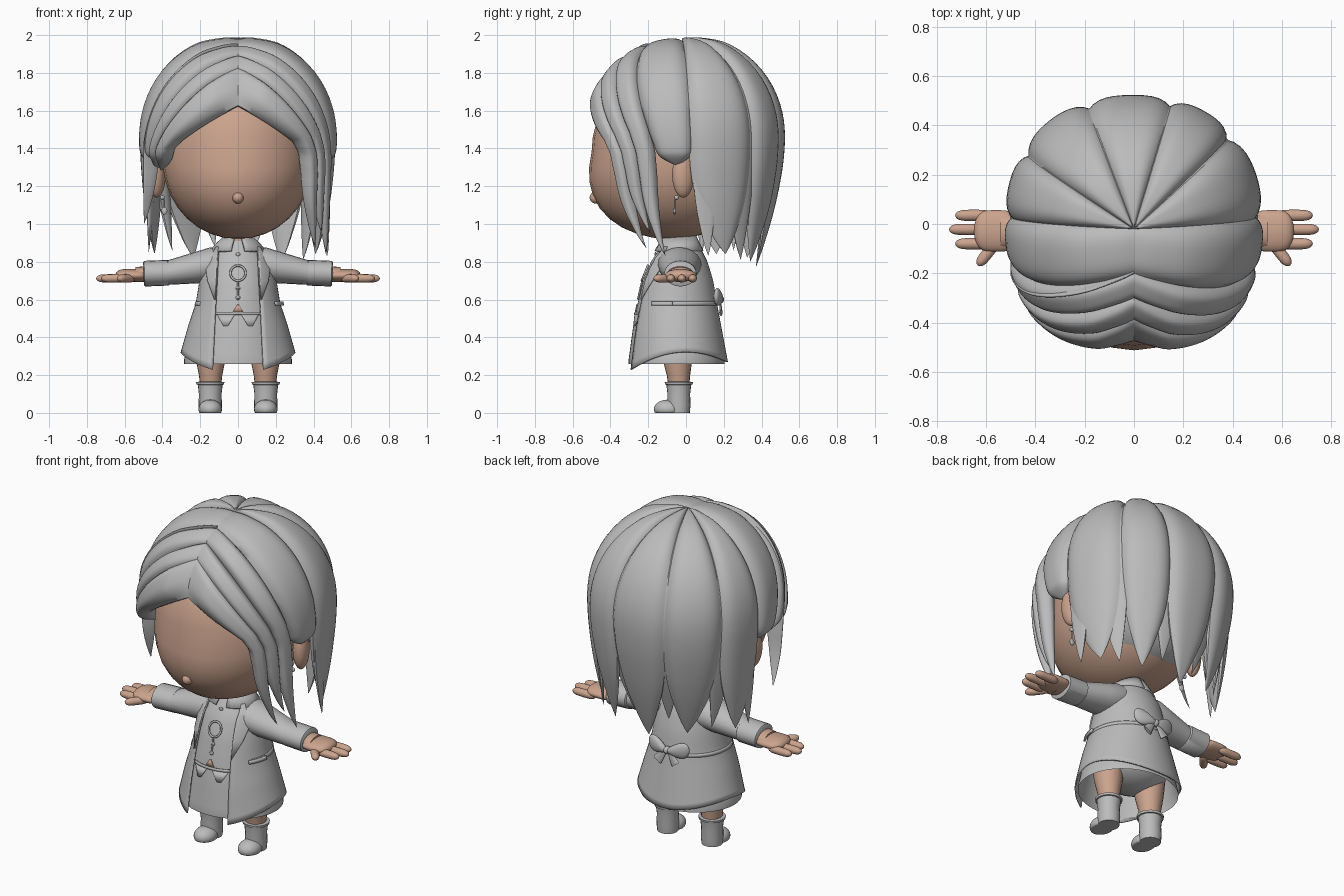
import bpy, bmesh, math
from math import sin, cos, pi, radians
from mathutils import Vector as V

if "Cube" in bpy.data.objects:
    bpy.data.objects.remove(bpy.data.objects["Cube"])


def material(name, rgb):
    m = bpy.data.materials.new(name)
    m.use_nodes = True
    m.diffuse_color = (*rgb, 1)
    m.node_tree.nodes["Principled BSDF"].inputs["Base Color"].default_value = (*rgb, 1)
    return m


GREY = material("plain grey", (0.5, 0.5, 0.5))
SKIN = material("warm skin", (0.6, 0.37, 0.27))
SIDES = ((1, "left"), (-1, "right"))


def finish(name, bm, mat, angle=50):
    bmesh.ops.remove_doubles(bm, verts=bm.verts, dist=0.0004)
    bmesh.ops.recalc_face_normals(bm, faces=bm.faces)
    me = bpy.data.meshes.new(name)
    bm.to_mesh(me)
    bm.free()
    me.materials.append(mat)
    me.shade_smooth()
    me.set_sharp_from_angle(angle=radians(angle))
    ob = bpy.data.objects.new(name, me)
    bpy.context.collection.objects.link(ob)
    return ob


def grid(name, rows, mat, closed=True, caps=False, thick=0):
    """Skin a list of equally long point rows."""
    bm = bmesh.new()
    vs = [[bm.verts.new(p) for p in r] for r in rows]
    n = len(rows[0])
    for a, b in zip(vs, vs[1:]):
        for i in range(n if closed else n - 1):
            j = (i + 1) % n
            bm.faces.new((a[i], a[j], b[j], b[i]))
    if caps:
        bm.faces.new(vs[0])
        bm.faces.new(vs[-1])
    ob = finish(name, bm, mat)
    if thick:
        ob.modifiers.new("thickness", "SOLIDIFY").thickness = thick


def ball(name, loc, radii, mat, turn=0, shape=None):
    bm = bmesh.new()
    bmesh.ops.create_uvsphere(bm, u_segments=28, v_segments=18, radius=1)
    for v in bm.verts:
        n = shape(v.co) if shape else v.co
        x, y, z = (n[i] * radii[i] for i in range(3))
        x, y = x * cos(turn) - y * sin(turn), x * sin(turn) + y * cos(turn)
        v.co = V((x, y, z)) + V(loc)
        v.co.z = max(v.co.z, 0)
    finish(name, bm, mat)


def blunt(n):
    """Turn a sphere into a sausage with full, rounded ends along x."""
    k = (1 + n.x * n.x) ** 0.5
    return n.x, n.y * k, n.z * k


def tube(name, stations, mat, n=20, flat=1):
    """Round sections along a path of (x, y, z, radius)."""
    rows = []
    path = V(stations[-1][:3]) - V(stations[0][:3])
    side = V((0, 1, 0))
    up = path.cross(side).normalized()
    for x, y, z, r in stations:
        rows.append([V((x, y, z)) + r * (side * cos(a) * flat + up * sin(a))
                     for a in (2 * pi * i / n for i in range(n))])
    grid(name, rows, mat, caps=True)


# Head, nose, ears and neck
ball("head", (0, -0.08, 1.38), (0.4, 0.42, 0.46), SKIN,
     shape=lambda n: (n.x * (1 - 0.06 * min(n.z, 0)), n.y * (1 - 0.27 * min(n.z, 0)), n.z))
ball("nose", (0, -0.475, 1.14), (0.03, 0.035, 0.032), SKIN)
tube("neck", [(0, -0.04, 0.82, 0.075), (0, -0.04, 1.0, 0.07)], SKIN)
for s, side in SIDES:
    ball(side + "_ear", (s * 0.43, -0.015, 1.26), (0.045, 0.06, 0.12), SKIN, s * 0.35)
    ball(side + "_ear_lobe_stud", (s * 0.4, -0.05, 1.14), (0.012,) * 3, GREY)
    tube(side + "_earring_chain", [(s * 0.39, -0.06, 1.13, 0.004), (s * 0.39, -0.06, 1.07, 0.004)], GREY, 6)
    ball(side + "_earring_charm", (s * 0.39, -0.06, 1.07), (0.016, 0.008, 0.02), GREY)

# Hair: locks laid over a rounded dome from the parting, ending in tapered tails
CENTRE, RAD, POW, RIM = V((0, 0.0, 1.48)), 0.49, 2.25, -0.08


def on_dome(d):
    return d * sum(abs(c / RAD) ** POW for c in d) ** (-1 / POW)


def strand(y0, az, tip, t):
    start = V((0, y0, (RAD ** POW - abs(y0) ** POW) ** (1 / POW)))
    rim = on_dome(V((cos(az) * RAD, sin(az) * RAD, RIM)))
    if t <= 0.6:
        return CENTRE + on_dome(start.lerp(rim, t / 0.6))
    u = (t - 0.6) / 0.4
    taz, tr, tz = tip
    a = az + (taz - az) * u ** 2.7
    r = rim.xy.length
    r += (tr - r) * u ** 1.4
    z = CENTRE.z + rim.z
    return V((r * cos(a), r * sin(a), z + (tz - z) * u))


def soft_strand(y0, az, tip, t):
    h = min(0.1, t, 1 - t)
    return (strand(y0, az, tip, t - h) + strand(y0, az, tip, t + h) + 2 * strand(y0, az, tip, t)) / 4


def lock(name, y0, y1, az0, az1, taz, tr, tz, mirror=1, puff=0.038):
    tip = (radians(taz), tr, tz)
    rows, cols, steps = [], 12, 36
    for k in range(steps + 1):
        t = k / steps
        tail = max(0, (t - 0.6) / 0.4)
        body = 1 - tail ** 2
        outer, inner = [], []
        for i in range(cols + 1):
            f = i / cols
            s = 2 * f - 1
            p = soft_strand(y0 + (y1 - y0) * f, radians(az0 + (az1 - az0) * f), tip, t)
            out = p - CENTRE
            out.z *= 1 - tail
            out.normalize()
            bulge = puff * (1 - s ** 4) * min(1, 0.3 + 4 * t) * body
            outer.append(p + out * bulge)
            inner.append(p - out * 0.05 * body * (1 - 0.6 * s * s))
        rows.append([V((p.x * mirror, p.y, p.z)) for p in outer + inner[::-1]])
    grid(name, rows, GREY, caps=True)


FRONT_LEFT = [(-0.475, -0.37, -47, -37, -27, 0.46, 0.87), (-0.39, -0.3, -39, -29, -23, 0.48, 0.95),
              (-0.3, -0.2, -30, -19, -13, 0.48, 0.83), (-0.2, -0.02, -19, 4, -6, 0.46, 1.31)]
FRONT_RIGHT = [(-0.475, -0.37, -45, -34, -22, 0.44, 1.28), (-0.39, -0.3, -36, -27, -17, 0.45, 1.29),
               (-0.3, -0.2, -28, -16, -10, 0.46, 1.31), (-0.2, -0.02, -17, 4, -5, 0.46, 1.31)]
for (s, side), locks in zip(SIDES, (FRONT_LEFT, FRONT_RIGHT)):
    for i, spec in enumerate(locks):
        lock(f"{side}_front_lock_{i + 1}", *spec, mirror=s, puff=(0.055, 0.05, 0.042, 0.038)[i])
BACK = [(2, 43, 27, 0.46, 0.84), (42, 74, 56, 0.41, 0.8), (72, 112, 92, 0.37, 0.77),
        (110, 148, 126, 0.4, 0.82), (146, 178, 160, 0.47, 0.84)]
for i, spec in enumerate(BACK):
    lock(f"back_lock_{i + 1}", -0.02, -0.02, *spec)
# Narrower locks tucked under the wide ones
UNDER = [(4, 20, 14, 0.49, 0.83), (26, 46, 40, 0.45, 0.81), (64, 84, 75, 0.36, 0.88),
         (102, 122, 110, 0.36, 0.88), (140, 156, 144, 0.43, 0.86), (162, 176, 170, 0.48, 0.85)]
for i, spec in enumerate(UNDER):
    lock(f"under_lock_{i + 1}", -0.02, -0.02, *spec, puff=0.008)
lock("right_loose_strand", -0.2, -0.19, -23, -21, -13, 0.51, 1.0, mirror=-1, puff=0.045)
ball("hair_under_cap", (0, 0.1, 1.4), (0.41, 0.35, 0.42), GREY)

# Coat and dress share one silhouette: height, half width, front y, back y
BODY = [(0.92, 0.08, -0.12, 0.05), (0.88, 0.125, -0.145, 0.07), (0.8, 0.18, -0.2, 0.11),
        (0.7, 0.2, -0.24, 0.14), (0.58, 0.22, -0.27, 0.16), (0.45, 0.258, -0.295, 0.185),
        (0.28, 0.3, -0.318, 0.218)]


def body(z, a, off=0.0):
    for hi, lo in zip(BODY, BODY[1:]):
        if z >= lo[0]:
            break
    f = min(1, (hi[0] - z) / (hi[0] - lo[0]))
    w, yf, yb = (hi[i] + (lo[i] - hi[i]) * f for i in (1, 2, 3))
    return V(((w + off) * sin(a), (yf + yb) / 2 - ((yb - yf) / 2 + off) * cos(a), z))


def gap(z):
    """Angle of the coat's open front edge."""
    return math.asin(min(0.75, (0.15 - 0.06 * max(0, z - 0.25)) / body(z, pi / 2).x * 0.9))


def wrap(name, zs, a0, a1, off, n=40, closed=False, thick=0.0, hem=0.0, mat=GREY):
    rows = []
    for z in zs:
        lo, hi = a0(z), a1(z)
        row = []
        for i in range(n + 1 - closed):
            a = lo + (hi - lo) * i / n
            p = body(z, a, off)
            p.z -= hem * max(0, (0.58 - z) / 0.3) * (0.04 * cos(2 * a) + 0.03 * cos(a))
            row.append(p)
        rows.append(row)
    grid(name, rows, mat, closed, thick=thick)


LEVELS = [0.9 - 0.62 * i / 20 for i in range(21)]
wrap("dress", [0.92] + LEVELS + [0.26], lambda z: 0, lambda z: 2 * pi, -0.014, 48, True)
wrap("coat", LEVELS, gap, lambda z: 2 * pi - gap(z), 0.004, 48, thick=0.008, hem=1)
wrap("coat_seam_band", [0.59, 0.57], lambda z: 1.1, lambda z: 2 * pi - 1.1, 0.007, thick=0.006)
wrap("waist_belt", [0.535, 0.52], lambda z: -gap(z), gap, -0.006, thick=0.006)
wrap("midriff_patch", [0.575, 0.535], lambda z: -0.12 * (0.58 - z) / 0.045,
     lambda z: 0.12 * (0.58 - z) / 0.045, -0.008, 6, thick=0.006, mat=SKIN)
wrap("left_pocket_flap", [0.59, 0.57], lambda z: 1.0, lambda z: 1.5, 0.022, 10, thick=0.012)
for s, side in SIDES:
    # Lapel widens towards the chest and narrows to the waist
    wrap(side + "_lapel", [0.88, 0.82, 0.76, 0.7, 0.6], lambda z: s * gap(z),
         lambda z: s * (gap(z) + 0.02 + 0.4 * max(0, min((z - 0.6) / 0.15, (0.94 - z) / 0.15, 1))),
         0.012, 8, thick=0.008)
    wrap(side + "_belt_flap", [0.52, 0.46], lambda z: s * 0.08 if z > 0.5 else s * 0.22,
         lambda z: s * 0.5 if z > 0.5 else s * 0.32, -0.008, 8, thick=0.006)
    wrap(side + "_collar", [0.95, 0.9, 0.86], lambda z: s * 0.25, lambda z: s * pi, 0.012, 16, thick=0.012)


def ring(name, loc, big, small, tilt):
    rows = []
    for i in range(24):
        a = 2 * pi * i / 24
        rows.append([V(loc) + V(((big + small * cos(b)) * cos(a), small * sin(b) + tilt * sin(a) * big,
                                 (big + small * cos(b)) * sin(a))) for b in (pi * k / 4 for k in range(8))])
    grid(name, rows + rows[:1], GREY)


# Chest pendant, cord and buttons
ring("pendant_ring", (0, -0.218, 0.74), 0.04, 0.006, 0.4)
tube("pendant_cord", [(0, -0.232, 0.7, 0.005), (0, -0.255, 0.6, 0.005)], GREY, 8)
for z in (0.84, 0.66, 0.61):
    ball("front_button", body(z, 0, -0.012), (0.012, 0.006, 0.012), GREY)

# Bow on the back
for s, side in SIDES:
    ball(side + "_bow_loop", (s * 0.065, 0.172, 0.61), (0.07, 0.022, 0.055), GREY, s * -0.2,
         lambda n: (n.x, n.y, n.z * (0.75 + 0.4 * s * n.x) + 0.2 * s * n.x))
    tube(side + "_bow_tail", [(s * 0.01, 0.18, 0.6, 0.012), (s * 0.06, 0.185, 0.53, 0.03)], GREY, 12, 0.3)
ball("bow_knot", (0, 0.178, 0.6), (0.02, 0.024, 0.022), GREY)

# Sleeves, cuffs and hands
for s, side in SIDES:
    tube(side + "_sleeve", [(s * x, -0.035, z, r) for x, z, r in
                            ((0.06, 0.8, 0.08), (0.13, 0.785, 0.093), (0.22, 0.768, 0.083),
                             (0.38, 0.74, 0.063))], GREY, flat=1.25)
    tube(side + "_cuff", [(s * x, -0.03, z, r) for x, z, r in
                          ((0.365, 0.742, 0.062), (0.37, 0.742, 0.068), (0.495, 0.737, 0.068),
                           (0.5, 0.737, 0.06))], GREY, flat=1.25)
    tube(side + "_wrist", [(s * 0.44, -0.03, 0.738, 0.042), (s * 0.54, -0.03, 0.732, 0.04)], SKIN, flat=1.7)
    ball(side + "_palm", (s * 0.56, -0.028, 0.728), (0.09, 0.084, 0.034), SKIN, shape=blunt)
    for i, (x, y) in enumerate(((0.65, 0.035), (0.675, -0.022), (0.65, -0.08))):
        ball(f"{side}_finger_{i + 1}", (s * x, y, 0.712), (0.076, 0.023, 0.022), SKIN, shape=blunt)
    ball(side + "_thumb", (s * 0.592, -0.115, 0.712), (0.068, 0.023, 0.022), SKIN, s * -0.9, blunt)

# Shorts, legs and boots
ball("shorts", (0, -0.05, 0.41), (0.23, 0.17, 0.13), GREY)
for s, side in SIDES:
    tube(side + "_leg", [(s * 0.145, y, z, r) for y, z, r in
                         ((-0.045, 0.4, 0.09), (-0.045, 0.28, 0.078), (-0.04, 0.2, 0.062),
                          (-0.038, 0.15, 0.056))], SKIN)
    tube(side + "_boot_shaft", [(s * 0.147, -0.038, z, r) for z, r in
                                ((0.0, 0.058), (0.04, 0.062), (0.1, 0.06), (0.15, 0.066))], GREY)
    tube(side + "_boot_rim", [(s * 0.147, -0.038, z, r) for z, r in
                              ((0.148, 0.064), (0.15, 0.073), (0.163, 0.075), (0.165, 0.06))], GREY)
    ball(side + "_boot_toe", (s * 0.147, -0.095, 0.02), (0.062, 0.075, 0.05), GREY)
